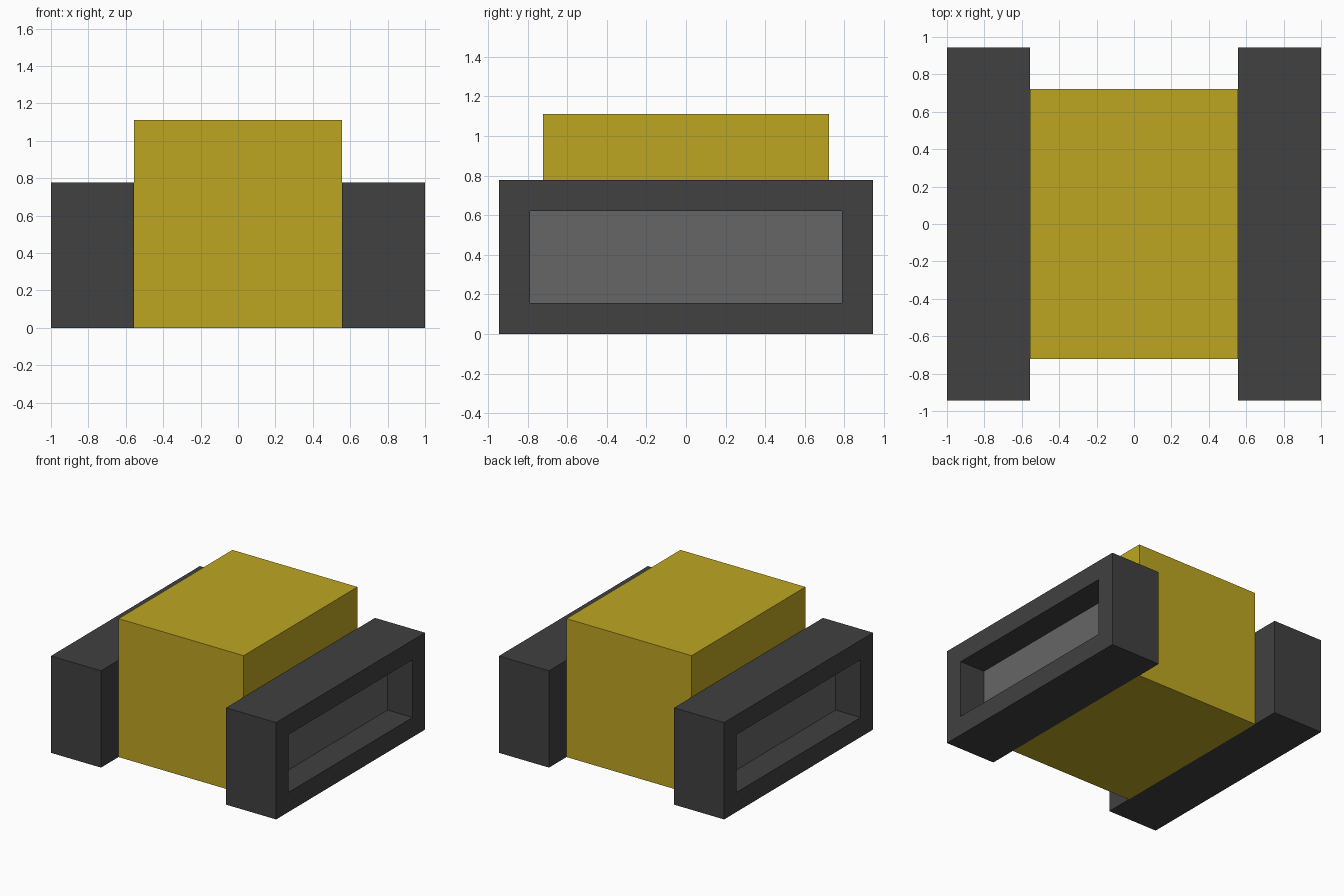
import bpy
import bmesh
from mathutils import Vector

cube = bpy.data.objects.get("Cube")
if cube:
    bpy.data.objects.remove(cube, do_unlink=True)

U = 1 / 18  # design unit


def material(name, rgb):
    m = bpy.data.materials.new(name)
    m.use_nodes = True
    m.diffuse_color = (*rgb, 1)
    m.node_tree.nodes["Principled BSDF"].inputs["Base Color"].default_value = (*rgb, 1)
    return m


yellow = material("yellow", (0.515, 0.381, 0.016))
dark = material("dark grey", (0.052, 0.052, 0.052))
grey = material("mid grey", (0.133, 0.133, 0.133))


def box(name, center, size, materials, recess_side=0):
    """Box with an optional recess sunk into its outer x face."""
    bm = bmesh.new()
    bmesh.ops.create_cube(bm, size=1)
    bmesh.ops.scale(bm, vec=size, verts=bm.verts)
    bmesh.ops.translate(bm, vec=center, verts=bm.verts)
    if recess_side:
        outer = max(bm.faces, key=lambda f: f.normal.x * recess_side)
        bmesh.ops.inset_individual(bm, faces=[outer], thickness=4 * U)
        floor = bmesh.ops.extrude_discrete_faces(bm, faces=[outer])["faces"][0]
        bmesh.ops.translate(bm, vec=(-4 * U * recess_side, 0, 0), verts=floor.verts)
        floor.material_index = 1
    bmesh.ops.recalc_face_normals(bm, faces=bm.faces)
    mesh = bpy.data.meshes.new(name)
    bm.to_mesh(mesh)
    bm.free()
    for m in materials:
        mesh.materials.append(m)
    obj = bpy.data.objects.new(name, mesh)
    bpy.context.collection.objects.link(obj)
    return obj


# Central body
box("body", Vector((0, 0, 10)) * U, Vector((20, 26, 20)) * U, [yellow])

# Side blocks with a recessed panel on the outside
for name, side in (("left_block", 1), ("right_block", -1)):
    box(name, Vector((14 * side, 0, 7)) * U, Vector((8, 34, 14)) * U,
        [dark, grey], side)
